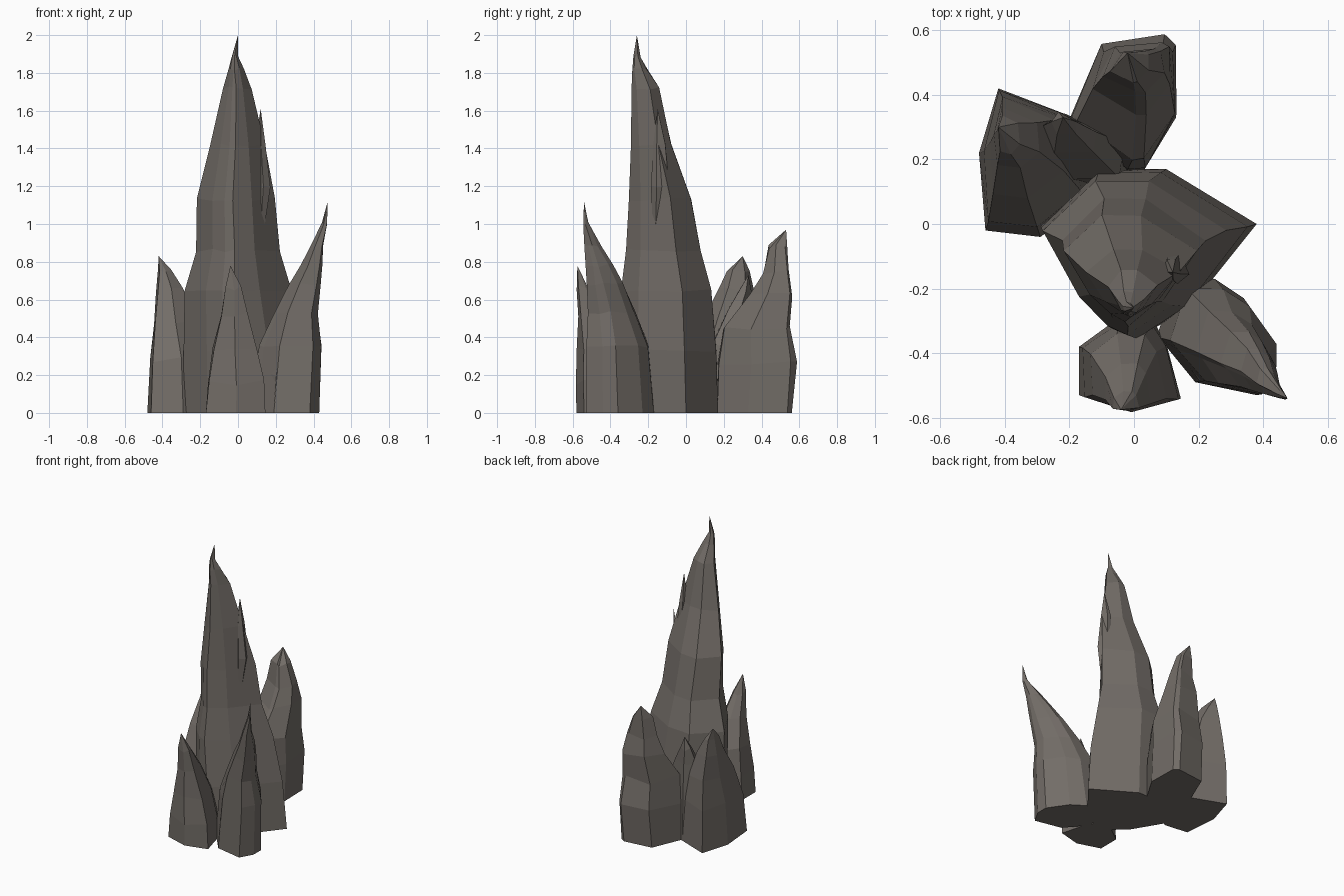
import bpy, random

random.seed(4)
stone = bpy.data.materials.new("grey brown stone")
stone.diffuse_color = (0.17, 0.152, 0.136, 1)


def spire(name, base, rings, tip, wobble=0.005):
    """Loft a footprint up through bounding boxes (z, x0, x1, y0, y1) to a tip."""
    bx, by = [p[0] for p in base], [p[1] for p in base]
    x_lo, x_hi, y_lo, y_hi = min(bx), max(bx), min(by), max(by)
    n, verts, faces = len(base), [], []
    for i, (z, x0, x1, y0, y1) in enumerate(rings):
        w = wobble if i else 0
        for x, y in base:
            u, v = (x - x_lo) / (x_hi - x_lo), (y - y_lo) / (y_hi - y_lo)
            # wobble heights more than widths so the silhouette stays put
            verts.append((x0 + u * (x1 - x0) + random.uniform(-w, w),
                          y0 + v * (y1 - y0) + random.uniform(-w, w),
                          z + random.uniform(-3 * w, 3 * w)))
    verts.append(tip)
    for r in range(len(rings) - 1):
        for k in range(n):
            a, b = r * n + k, r * n + (k + 1) % n
            faces.append((a, b, b + n, a + n))
    top = (len(rings) - 1) * n
    faces += [(top + k, top + (k + 1) % n, len(verts) - 1) for k in range(n)]
    faces.append(tuple(reversed(range(n))))
    mesh = bpy.data.meshes.new(name)
    mesh.from_pydata(verts, [], faces)
    mesh.materials.append(stone)
    obj = bpy.data.objects.new(name, mesh)
    bpy.context.collection.objects.link(obj)
    return obj


# Tall central spire (footprints run counter-clockwise)
spire("main_spire",
      [(-.29, 0), (-.16, -.22), (-.06, -.315), (.02, -.35), (.18, -.25),
       (.38, 0), (.10, .17), (-.10, .17)],
      [(0, -.29, .38, -.35, .17), (.33, -.29, .35, -.355, .16),
       (.65, -.28, .285, -.345, .135), (.86, -.22, .22, -.32, .08),
       (1.13, -.215, .195, -.30, .025), (1.42, -.147, .145, -.29, -.08),
       (1.72, -.08, .07, -.29, -.145), (1.82, -.055, .03, -.287, -.21),
       (1.89, -.034, .003, -.28, -.243)],
      (0, -.26, 2.0), .003)

# Thin splinter standing off the right shoulder of the main spire
spire("shoulder_splinter",
      [(.08, -.16), (.13, -.20), (.17, -.17), (.14, -.10), (.10, -.10)],
      [(.85, .10, .12, -.17, -.15), (1.2, .09, .170, -.185, -.09),
       (1.42, .09, .145, -.175, -.11)],
      (.12, -.15, 1.61), .002)

# Hooked spire, front right
spire("right_spire",
      [(.07, -.35), (.10, -.38), (.19, -.49), (.38, -.53), (.43, -.44),
       (.43, -.36), (.34, -.23), (.25, -.17), (.13, -.17)],
      [(0, .07, .43, -.53, -.17), (.35, .11, .44, -.525, -.20),
       (.53, .19, .42, -.52, -.27), (.68, .27, .44, -.525, -.335),
       (.78, .33, .445, -.53, -.385), (.88, .38, .452, -.54, -.45),
       (1.0, .445, .47, -.543, -.515)],
      (.475, -.54, 1.12), .003)

# Small shard between the two front spires
spire("front_shard",
      [(.15, -.42), (.19, -.49), (.24, -.47), (.24, -.38), (.17, -.36)],
      [(0, .15, .24, -.49, -.36), (.2, .16, .25, -.49, -.36),
       (.36, .20, .25, -.48, -.39)],
      (.24, -.45, .48))

# Short spire, front centre
spire("front_spire",
      [(-.17, -.38), (-.17, -.53), (-.01, -.58), (.145, -.54), (.10, -.37),
       (.06, -.30), (-.06, -.30)],
      [(0, -.17, .145, -.58, -.30), (.16, -.155, .14, -.58, -.31),
       (.34, -.13, .10, -.575, -.34), (.52, -.09, .055, -.575, -.43),
       (.66, -.062, .018, -.578, -.52)],
      (-.04, -.575, .78))

# Left spire with its lower inner peak
spire("left_spire",
      [(-.48, .22), (-.46, -.02), (-.29, -.04), (-.12, .08), (-.16, .32),
       (-.42, .42)],
      [(0, -.48, -.12, -.04, .42), (.28, -.465, -.16, -.01, .41),
       (.48, -.445, -.22, .08, .39), (.65, -.43, -.29, .17, .36),
       (.75, -.42, -.35, .22, .34)],
      (-.42, .30, .83))
spire("left_inner_peak",
      [(-.34, .26), (-.25, .12), (-.02, .12), (0, .24), (-.21, .34)],
      [(0, -.34, 0, .12, .34), (.35, -.33, -.03, .14, .345),
       (.55, -.29, -.12, .22, .345), (.65, -.26, -.18, .28, .345)],
      (-.22, .33, .73))

# Back spire
spire("back_spire",
      [(-.21, .31), (-.02, .165), (.03, .165), (.13, .34), (.125, .56),
       (.09, .585), (-.11, .56)],
      [(0, -.21, .13, .165, .56), (.26, -.20, .13, .17, .583),
       (.45, -.18, .125, .20, .55), (.62, -.13, .11, .34, .56),
       (.75, -.10, .09, .41, .54), (.88, -.07, .05, .44, .535)],
      (-.02, .53, .97))
